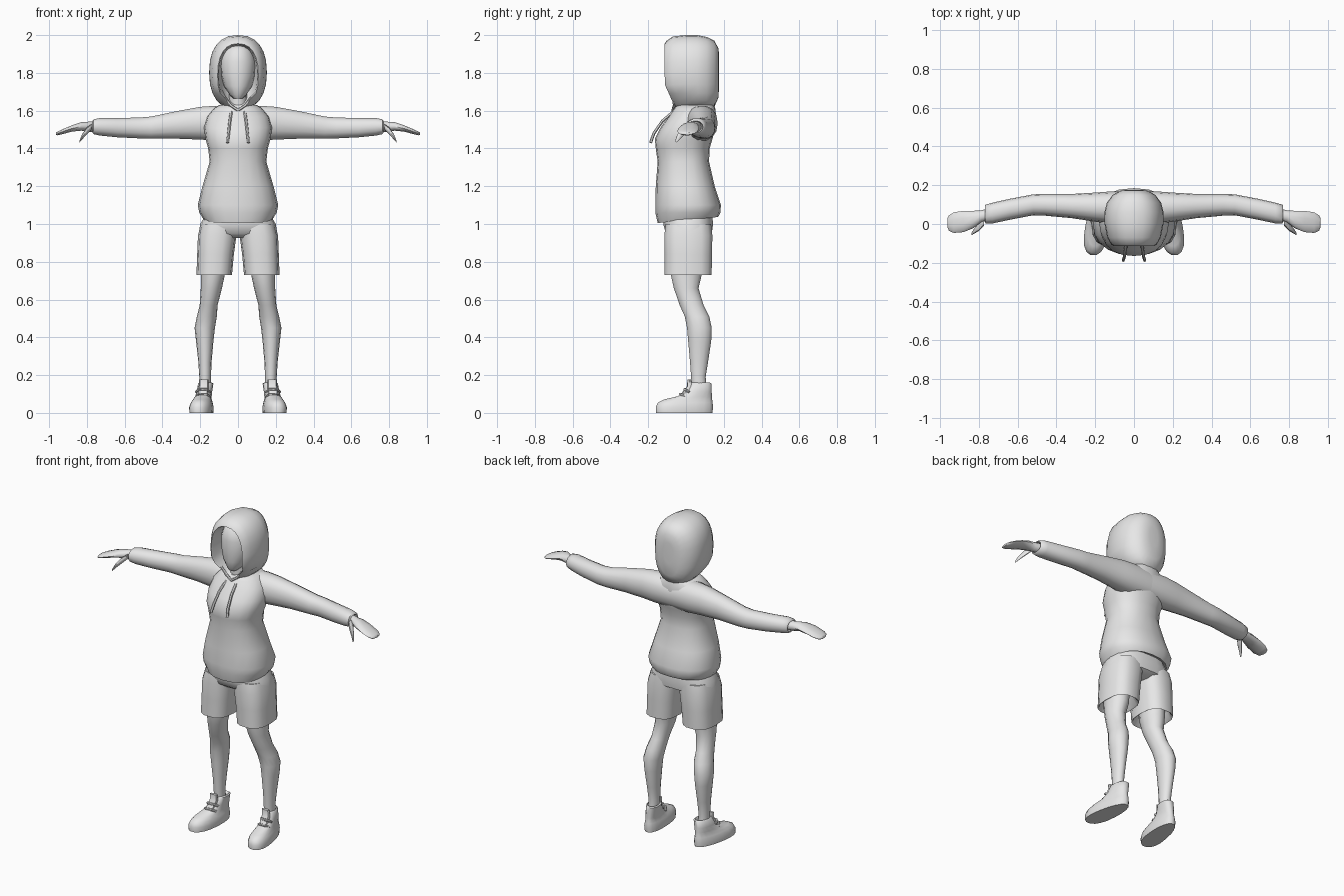
import bpy, bmesh, math
from mathutils import Vector

grey = bpy.data.materials.new("light_grey")
grey.diffuse_color = (0.8, 0.8, 0.8, 1)


def finish(name, bm, mirror=False, angle=50):
    bmesh.ops.recalc_face_normals(bm, faces=bm.faces)
    me = bpy.data.meshes.new(name)
    bm.to_mesh(me)
    bm.free()
    ob = bpy.data.objects.new(name, me)
    bpy.context.collection.objects.link(ob)
    me.materials.append(grey)
    bpy.ops.object.select_all(action='DESELECT')
    ob.select_set(True)
    bpy.context.view_layer.objects.active = ob
    bpy.ops.object.shade_smooth_by_angle(angle=math.radians(angle))
    if mirror:
        m = ob.modifiers.new("mirror", 'MIRROR')
        m.use_mirror_merge = False
    return ob


def loft(name, axis, rings, n=16, power=2.0, mirror=False, warp=None, angle=50):
    """Skin rings (t, u0, u1, v0, v1): position on axis and section bounds."""
    place = {'z': lambda t, u, v: (u, v, t),
             'x': lambda t, u, v: (t, u, v),
             'y': lambda t, u, v: (u, t, v)}[axis]
    bm = bmesh.new()
    loops = []
    for t, u0, u1, v0, v1 in rings:
        loop = []
        for i in range(n):
            a = 2 * math.pi * i / n
            c, s = math.cos(a), math.sin(a)
            c = math.copysign(abs(c) ** (2 / power), c)
            s = math.copysign(abs(s) ** (2 / power), s)
            p = Vector(place(t, (u0 + u1) / 2 + c * (u1 - u0) / 2,
                             (v0 + v1) / 2 + s * (v1 - v0) / 2))
            loop.append(bm.verts.new(warp(p) if warp else p))
        loops.append(loop)
    for a, b in zip(loops, loops[1:]):
        for i in range(n):
            j = (i + 1) % n
            bm.faces.new((a[i], a[j], b[j], b[i]))
    bm.faces.new(loops[0])
    bm.faces.new(loops[-1])
    return finish(name, bm, mirror, angle)


def tube(name, points, r, n=6, mirror=True):
    bm = bmesh.new()
    pts = [Vector(p) for p in points]
    loops = []
    for k, p in enumerate(pts):
        d = (pts[min(k + 1, len(pts) - 1)] - pts[max(k - 1, 0)]).normalized()
        q = Vector((0, 0, 1)).rotation_difference(d)
        loops.append([bm.verts.new(p + q @ Vector((r * math.cos(2 * math.pi * i / n),
                      r * math.sin(2 * math.pi * i / n), 0))) for i in range(n)])
    for a, b in zip(loops, loops[1:]):
        for i in range(n):
            bm.faces.new((a[i], a[(i + 1) % n], b[(i + 1) % n], b[i]))
    bm.faces.new(loops[0])
    bm.faces.new(loops[-1])
    return finish(name, bm, mirror)


# Hoodie body, with the hem a little higher at the back
def hem_tilt(p):
    if p.z < 1.05:
        p.z += 0.1 * p.y
    return p


loft("hoodie_body", 'z', [
    (1.04, -.165, .165, -.13, .14), (1.02, -.18, .18, -.15, .17),
    (1.06, -.205, .205, -.162, .182), (1.10, -.213, .213, -.162, .185),
    (1.20, -.188, .188, -.16, .152), (1.33, -.15, .15, -.15, .122),
    (1.40, -.158, .158, -.16, .125), (1.45, -.172, .172, -.165, .14),
    (1.51, -.18, .18, -.135, .155), (1.57, -.165, .165, -.092, .16),
    (1.61, -.13, .13, -.065, .155), (1.63, -.10, .10, -.05, .15)],
    n=20, power=2.3, warp=hem_tilt)

# Sleeves, running into the shoulder yoke
loft("sleeve", 'x', [
    (0, .0, .165, 1.44, 1.625), (.12, .0, .168, 1.44, 1.628),
    (.2, .012, .162, 1.445, 1.622), (.32, .03, .155, 1.45, 1.60),
    (.46, .043, .155, 1.45, 1.57), (.52, .045, .153, 1.452, 1.565),
    (.64, .022, .13, 1.458, 1.562), (.73, .003, .11, 1.467, 1.562),
    (.765, .002, .10, 1.475, 1.555), (.77, .012, .09, 1.483, 1.546),
    (.74, .02, .085, 1.49, 1.54)],
    n=14, power=2.2, mirror=True)

# Hands as flat mitts with a thumb
loft("hand", 'x', [
    (.74, .022, .082, 1.485, 1.545), (.79, .008, .07, 1.487, 1.543),
    (.83, -.022, .068, 1.493, 1.54), (.88, -.042, .068, 1.488, 1.523),
    (.93, -.046, .06, 1.475, 1.502), (.955, -.035, .045, 1.469, 1.49),
    (.963, -.015, .03, 1.472, 1.484)],
    n=10, mirror=True)
loft("thumb", 'x', [
    (.775, -.01, .04, 1.50, 1.53), (.80, -.036, .005, 1.474, 1.512),
    (.825, -.05, -.024, 1.448, 1.476), (.838, -.058, -.045, 1.432, 1.445)],
    n=8, mirror=True)


# Hood: the rim leans back under the chin and comes to a point
def hood_lean(p):
    if p.z < 1.74 and p.y < .1:
        p.y += (1.74 - p.z) * 0.45 * min(1, (.1 - p.y) / .15)
    if p.z < 1.68 and p.y < -.02:
        p.x *= .8
    return p


loft("hood", 'y', [
    (.05, -.06, .06, 1.72, 1.88), (-.03, -.095, .095, 1.65, 1.94),
    (-.10, -.102, .102, 1.625, 1.95), (-.113, -.108, .108, 1.618, 1.955),
    (-.105, -.118, .118, 1.61, 1.968), (-.07, -.138, .138, 1.605, 1.993),
    (.0, -.152, .152, 1.605, 2.0), (.06, -.153, .153, 1.605, 2.0),
    (.11, -.14, .14, 1.605, 1.99), (.15, -.11, .11, 1.62, 1.97),
    (.172, -.07, .07, 1.67, 1.93), (.176, -.03, .03, 1.75, 1.88)],
    n=24, power=2.35, warp=hood_lean, angle=65)

# Smooth face and neck inside the hood
loft("head", 'z', [
    (1.665, -.025, .025, -.075, .0), (1.685, -.045, .045, -.088, .05),
    (1.73, -.075, .075, -.098, .08), (1.79, -.09, .09, -.10, .09),
    (1.86, -.093, .093, -.10, .09), (1.92, -.075, .075, -.085, .08),
    (1.95, -.04, .04, -.05, .05)], n=16)
loft("neck", 'z', [(1.55, -.06, .06, -.05, .08), (1.63, -.05, .05, -.045, .07),
                   (1.72, -.045, .045, -.05, .06)], n=12)

# Drawstrings and the V-shaped neckline seam
tube("drawstring", [(.036, -.07, 1.592), (.043, -.125, 1.545),
                    (.05, -.17, 1.48), (.056, -.188, 1.43)], .008)
tube("neckline", [(.0, -.07, 1.602), (.04, -.062, 1.63), (.07, -.068, 1.67)], .008)

# Shorts: hips, then two hollow legs
loft("shorts_hips", 'z', [
    (.925, -.15, .15, -.07, .09), (.95, -.208, .208, -.108, .138),
    (1.0, -.2, .2, -.122, .145), (1.05, -.17, .17, -.12, .14)],
    n=18, power=2.6)
loft("shorts_leg", 'z', [
    (.80, .07, .19, -.07, .10), (.735, .04, .212, -.107, .13),
    (.73, .032, .22, -.115, .138), (.84, .022, .216, -.115, .14),
    (.94, .008, .212, -.117, .142), (1.0, .0, .195, -.11, .135)],
    n=14, power=2.7, mirror=True)

# Bare legs
loft("leg", 'z', [
    (.82, .065, .195, -.09, .09), (.73, .07, .197, -.082, .085),
    (.66, .085, .197, -.066, .068), (.57, .108, .203, -.035, .095),
    (.51, .112, .218, -.008, .125), (.45, .122, .23, .004, .138),
    (.38, .13, .222, .01, .135), (.27, .14, .21, .02, .118),
    (.19, .143, .205, .026, .105), (.13, .143, .205, .03, .11)],
    n=14, mirror=True)


# Shoes: toes turned outward, narrower at the heel
def toe_out(p):
    f = (0.05 - p.y) / 0.2
    p.x = .182 + (p.x - .182) * (1 + .22 * f) + .025 * f
    return p


loft("shoe", 'z', [
    (0, .128, .238, -.16, .142), (.03, .126, .24, -.162, .145),
    (.055, .132, .232, -.15, .143), (.072, .138, .225, -.115, .14),
    (.088, .14, .222, -.045, .138), (.115, .138, .219, .0, .137),
    (.155, .132, .214, .02, .135), (.16, .14, .207, .028, .128),
    (.14, .15, .2, .04, .11)],
    n=18, power=2.3, mirror=True, warp=toe_out)
loft("shoe_tongue", 'z', [(.09, .16, .215, -.035, .03), (.14, .155, .208, .005, .035),
                          (.178, .155, .205, .008, .026)], n=8, power=3, mirror=True)
for k, (y, z) in enumerate([(-.03, .1), (-.008, .125)]):
    tube("shoe_lace_%d" % (k + 1), [(.148, y + .025, z - .015), (.165, y, z),
                                    (.208, y, z), (.222, y + .025, z - .015)], .007)
